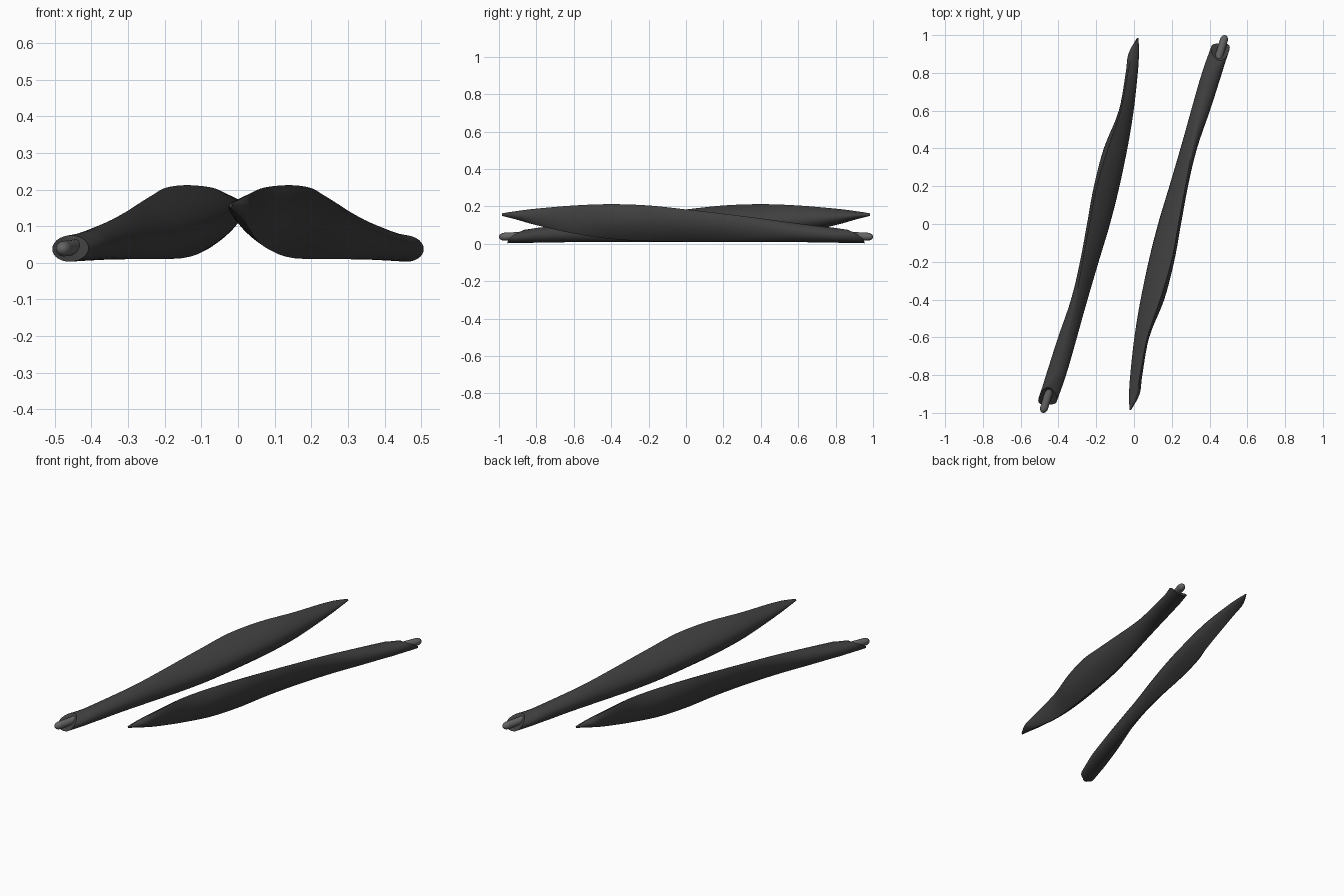
import bpy, bmesh, math
from mathutils import Vector

if "Cube" in bpy.data.objects:
    bpy.data.objects.remove(bpy.data.objects["Cube"])


def material(name, v):
    m = bpy.data.materials.new(name)
    m.diffuse_color = (v, v, v, 1)
    m.use_nodes = True
    m.node_tree.nodes["Principled BSDF"].inputs["Base Color"].default_value = m.diffuse_color
    return m


black = material("charcoal", 0.05)
grey = material("mid grey", 0.125)

# blade stations: y, left x, right x, bottom (x, z), top (x, z), edge sharpness (1 round, 2 sharp)
STATIONS = [
    (-0.985, -0.024, -0.016, -0.020, 0.150, -0.018, 0.163, 1.6),
    (-0.90, -0.026, 0.030, 0.008, 0.128, 0.012, 0.176, 1.6),
    (-0.80, -0.020, 0.044, 0.026, 0.100, 0.032, 0.188, 1.8),
    (-0.60, 0.002, 0.080, 0.058, 0.055, 0.070, 0.205, 2.0),
    (-0.40, 0.035, 0.158, 0.105, 0.026, 0.138, 0.212, 2.0),
    (-0.20, 0.078, 0.208, 0.145, 0.014, 0.197, 0.205, 2.0),
    (0.00, 0.130, 0.243, 0.178, 0.011, 0.235, 0.184, 1.9),
    (0.20, 0.190, 0.281, 0.225, 0.010, 0.272, 0.161, 1.7),
    (0.40, 0.247, 0.332, 0.285, 0.010, 0.310, 0.136, 1.4),
    (0.60, 0.302, 0.402, 0.350, 0.009, 0.356, 0.109, 1.15),
    (0.80, 0.360, 0.466, 0.412, 0.006, 0.410, 0.085, 1.0),
    (0.92, 0.408, 0.507, 0.460, 0.003, 0.456, 0.075, 1.0),
]
STEPS, HALF = 5, 14


def spline(a, b, c, d, t):
    return [0.5 * (2*q + (r-p)*t + (2*p-5*q+4*r-s)*t*t + (3*q-p-3*r+s)*t**3)
            for p, q, r, s in zip(a, b, c, d)]


def section(s):
    """Airfoil outline: bottom edge up the right face, over the top edge, down the left face."""
    y, xl, xr, xb, zb, xt, zt, sharp = s
    mid = (xb + xt) / 2
    pts = []
    for k in range(2 * HALF):
        a = math.pi * k / HALF
        t = (1 - math.cos(a)) / 2
        bulge = (xr if k <= HALF else xl) - mid
        x = xb + (xt - xb) * t + bulge * abs(math.sin(a)) ** sharp
        z = zb + (zt - zb) * t
        # the root end is scooped out at the top
        pts.append(Vector((x, y + max(0, y - 0.8) / 0.12 * (0.035 - 0.09 * t * t), z)))
    return pts


def make_object(name, verts, faces, mat, turn):
    k = -1 if turn else 1
    me = bpy.data.meshes.new(name)
    me.from_pydata([(k * v[0], k * v[1], v[2]) for v in verts], [], faces)
    bm = bmesh.new()
    bm.from_mesh(me)
    bmesh.ops.recalc_face_normals(bm, faces=bm.faces)
    bm.to_mesh(me)
    bm.free()
    me.materials.append(mat)
    ob = bpy.data.objects.new(name, me)
    bpy.context.collection.objects.link(ob)
    bpy.ops.object.select_all(action='DESELECT')
    ob.select_set(True)
    bpy.context.view_layer.objects.active = ob
    bpy.ops.object.shade_smooth_by_angle(angle=math.radians(40))


def loft(rings):
    n = len(rings[0])
    verts = [p for r in rings for p in r]
    faces = [(i*n + j, i*n + (j+1) % n, (i+1)*n + (j+1) % n, (i+1)*n + j)
             for i in range(len(rings) - 1) for j in range(n)]
    faces += [tuple(range(n))[::-1], tuple(range((len(rings)-1)*n, len(rings)*n))]
    return verts, faces


# twisted blade
rings = []
for i in range(len(STATIONS) - 1):
    p = [STATIONS[min(max(i + d, 0), len(STATIONS) - 1)] for d in (-1, 0, 1, 2)]
    rings += [section(spline(*p, t / STEPS)) for t in range(STEPS)]
rings.append(section(STATIONS[-1]))
# shallow scoop in the root end
centre = Vector((0.452, 0.895, 0.038))
rings.append([p.lerp(centre, 0.5) for p in rings[-1]])
rings.append([p.lerp(centre, 0.9) for p in rings[-2]])
blade = loft(rings)

# rounded pin lying in the root end
start, end, radius = Vector((0.435, 0.84, 0.045)), Vector((0.484, 1.0, 0.037)), 0.021
axis = (end - start).normalized()
side = axis.cross(Vector((0, 0, 1))).normalized()
up = side.cross(axis)
length = (end - start).length
profile = [(0, radius)]
for k in range(7):
    a = math.radians(88 * k / 6)
    profile.append((length - 0.03 + 0.03 * math.sin(a), radius * math.cos(a)))
pin = loft([[start + axis * d + (side * math.cos(a) + up * math.sin(a)) * r
             for a in [math.tau * j / 20 for j in range(20)]] for d, r in profile])

# two copies, one turned half a circle
for label, turn in (("right", False), ("left", True)):
    make_object(label + "_blade", *blade, black, turn)
    make_object(label + "_root_pin", *pin, grey, turn)
